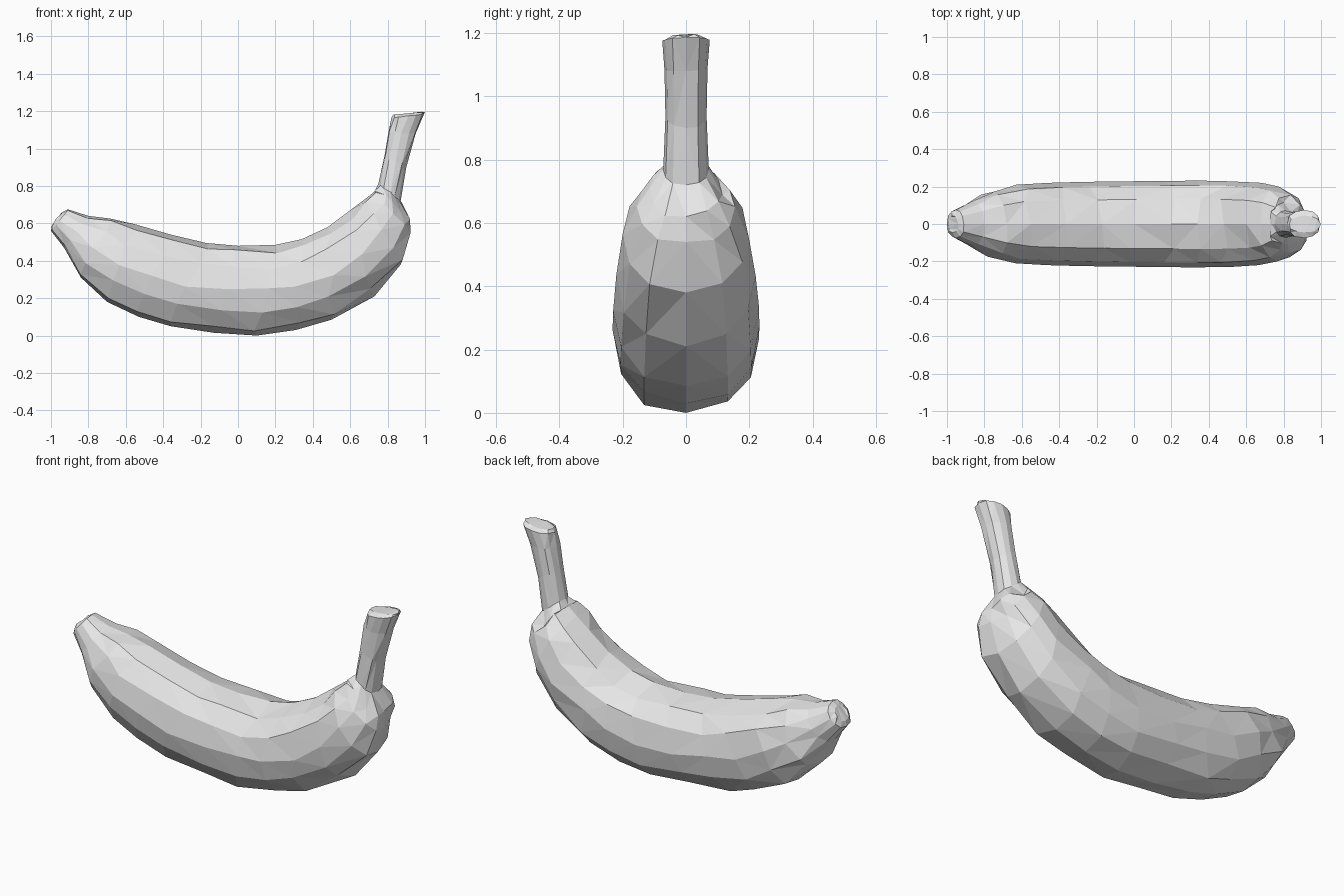
import bpy
import bmesh
import math
import random
from mathutils import Vector

SIDES = 12
random.seed(4)

default_cube = bpy.data.objects.get("Cube")
if default_cube:
    bpy.data.objects.remove(default_cube)


def make_material(name, colour):
    material = bpy.data.materials.new(name)
    material.use_nodes = True
    material.diffuse_color = colour
    shader = material.node_tree.nodes["Principled BSDF"]
    shader.inputs["Base Color"].default_value = colour
    return material


# Cross-sections: inner edge x, z, outer edge x, z, half width
blossom_tip = [
    (-.94, .66, -.995, .59, .045),
    (-.91, .675, -1, .56, .075),
    (-.8, .64, -.93, .47, .12),
]
fruit = [
    (-.68, .625, -.84, .31, .175),
    (-.55, .595, -.7, .18, .21),
    (-.36, .54, -.53, .1, .22),
    (-.17, .495, -.36, .05, .225),
    (0, .48, -.13, .015, .228),
    (.2, .485, .1, 0, .23),
    (.34, .515, .31, .03, .232),
    (.48, .58, .5, .085, .23),
    (.6, .67, .73, .21, .22),
    (.68, .73, .87, .38, .2),
    (.73, .77, .92, .54, .155),
    (.735, .78, .91, .62, .115),
]
stem = [
    (.75, .81, .87, .72, .072),
    (.785, .97, .9, .9, .065),
    (.805, 1.09, .95, 1.08, .068),
    (.82, 1.165, .995, 1.185, .075),
    (.83, 1.18, 1, 1.195, .045),
]


def add_ring(bm, section, wobble):
    """Make one rounded, slightly boxy cross-section."""
    inner_x, inner_z, outer_x, outer_z, half_width = section
    inner = Vector((inner_x, 0, inner_z))
    outer = Vector((outer_x, 0, outer_z))
    centre, reach = (inner + outer) / 2, (inner - outer) / 2
    ring = []
    for i in range(SIDES):
        angle = math.tau * i / SIDES
        side = math.sin(angle)
        across = math.copysign(abs(side) ** .8, side) * half_width
        point = centre + reach * math.cos(angle) + Vector((0, across, 0))
        # Uneven skin, leaving the inner and outer ridges in place
        if abs(side) > .1:
            point.x += random.uniform(-wobble, wobble) * 2
            point.z += random.uniform(-wobble, wobble)
        ring.append(bm.verts.new(point))
    return ring


# Continuous skin from blossom tip to stem end
bm = bmesh.new()
rings = []
for group, wobble in ((blossom_tip, .003), (fruit, .012), (stem, .003)):
    rings += [add_ring(bm, section, wobble) for section in group]
for first, second in zip(rings, rings[1:]):
    for i in range(SIDES):
        j = (i + 1) % SIDES
        bm.faces.new((first[i], first[j], second[j], second[i]))
bm.faces.new(rings[0])
bm.faces.new(rings[-1])

# Faceted triangles
bmesh.ops.triangulate(bm, faces=bm.faces[:], quad_method='SHORT_EDGE')
bmesh.ops.recalc_face_normals(bm, faces=bm.faces[:])
mesh = bpy.data.meshes.new("banana")
bm.to_mesh(mesh)
bm.free()
mesh.materials.append(make_material("light grey", (.8, .8, .8, 1)))
banana = bpy.data.objects.new("banana", mesh)
bpy.context.collection.objects.link(banana)
